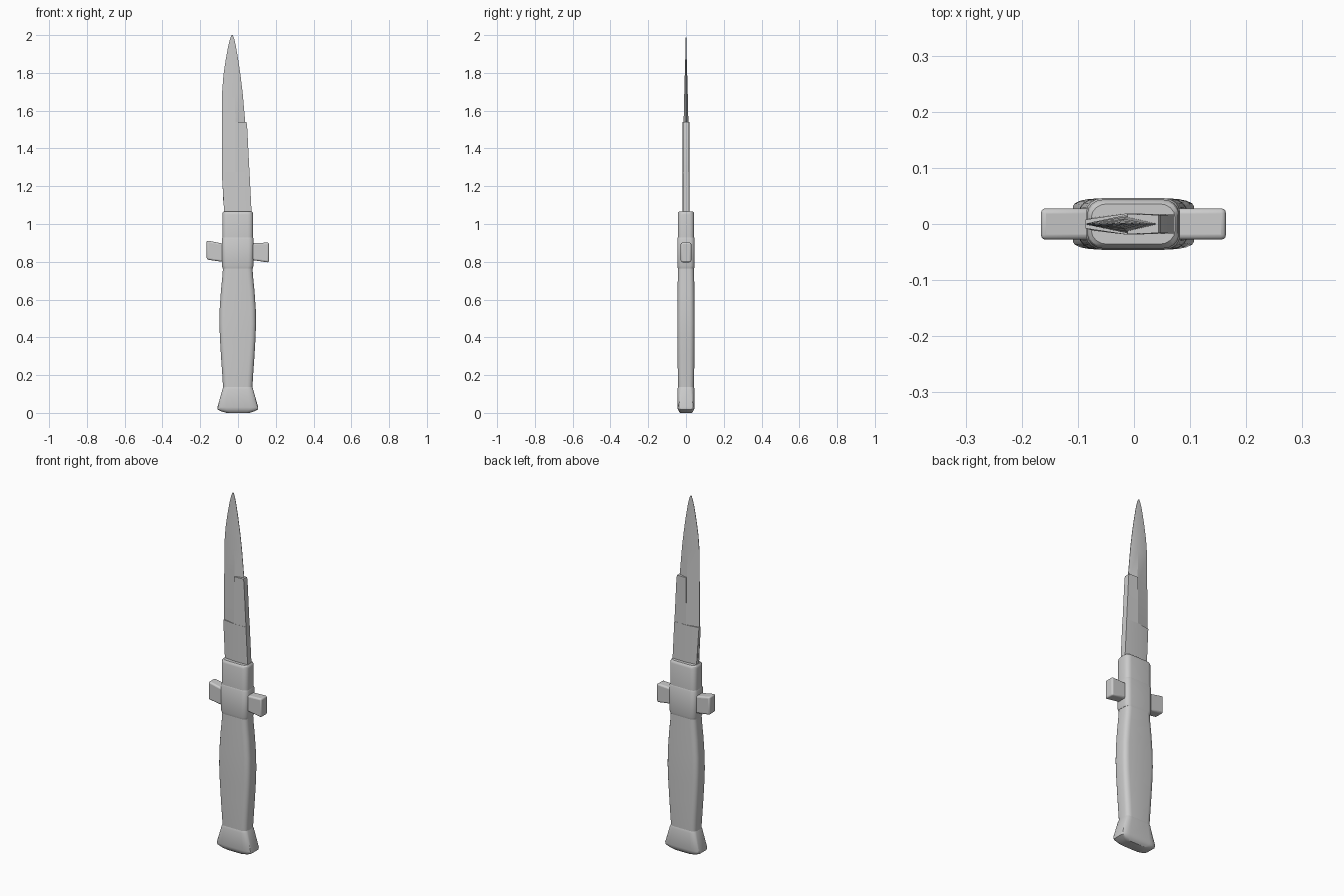
import bpy, bmesh, math

if "Cube" in bpy.data.objects:
    bpy.data.objects.remove(bpy.data.objects["Cube"])


def finish(name, bm, angle=30):
    bmesh.ops.recalc_face_normals(bm, faces=bm.faces)
    mesh = bpy.data.meshes.new(name)
    bm.to_mesh(mesh)
    bm.free()
    ob = bpy.data.objects.new(name, mesh)
    bpy.context.collection.objects.link(ob)
    bpy.ops.object.select_all(action='DESELECT')
    ob.select_set(True)
    bpy.context.view_layer.objects.active = ob
    bpy.ops.object.shade_smooth_by_angle(angle=math.radians(angle))
    return ob


def loft(name, rings, angle=30):
    """Skin a stack of equal-length point rings and cap both ends."""
    bm = bmesh.new()
    vs = [[bm.verts.new(p) for p in ring] for ring in rings]
    n = len(vs[0])
    for a, b in zip(vs, vs[1:]):
        for i in range(n):
            j = (i + 1) % n
            bm.faces.new((a[i], a[j], b[j], b[i]))
    bm.faces.new(vs[0][::-1])
    bm.faces.new(vs[-1])
    return finish(name, bm, angle)


def rounded(z, xl, xr, hy, rx=0.028, ry=0.024, n=4):
    """Rounded rectangle ring with elliptical corners at height z."""
    cx, hx = (xl + xr) / 2, (xr - xl) / 2
    ring = []
    for q, (sx, sy) in enumerate(((1, 1), (-1, 1), (-1, -1), (1, -1))):
        for k in range(n + 1):
            a = math.pi / 2 * (q + k / n)
            ring.append((cx + sx * (hx - rx) + rx * math.cos(a),
                         sy * (hy - ry) + ry * math.sin(a), z))
    return ring


def diamond(z, left, ridge, right, t):
    e = 0.001
    return [(left, -e, z), (ridge, -t, z), (right, -e, z),
            (right, e, z), (ridge, t, z), (left, e, z)]


# ground blade with a central ridge
loft("blade", [diamond(*s) for s in (
    (1.10, -.077, -.012, .062, .017), (1.28, -.085, -.012, .054, .0165),
    (1.50, -.085, -.012, .042, .0135), (1.70, -.084, -.018, .024, .009),
    (1.79, -.077, -.022, .013, .0065), (1.87, -.065, -.025, .001, .004),
    (1.94, -.052, -.028, -.011, .0025), (1.98, -.042, -.030, -.020, .0015),
    (2.00, -.034, -.031, -.028, .001))], 20)


# thick unground blade root, a full-width part and a half-width spine
def root(z, left, right, tl):
    return [(left, -tl, z), (-.012, -.019, z), (right, -.017, z),
            (right, .017, z), (-.012, .019, z), (left, tl, z)]


loft("blade_root", [root(1.04, -.072, .073, .012), root(1.275, -.086, .061, .008)], 15)
loft("blade_spine", [[(-.012, -.018, z), (r, -.016, z), (r, .016, z), (-.012, .018, z)]
                     for z, r in ((1.27, .061), (1.525, .048), (1.54, .044))], 15)

# bolster collar under the blade
loft("bolster", [rounded(*s) for s in (
    (.925, -.083, .080, .0435), (1.05, -.083, .080, .0435),
    (1.06, -.081, .078, .041), (1.066, -.076, .073, .036))])

# guard block
loft("guard_block", [rounded(*s) for s in (
    (.765, -.081, .078, .043), (.778, -.085, .082, .046),
    (.922, -.085, .082, .046), (.930, -.082, .079, .043))])

# cross guard arms
for name, pts in (
        ("left_guard_arm", ((-.166, .812), (-.07, .798), (-.07, .894), (-.166, .913))),
        ("right_guard_arm", ((.07, .810), (.164, .796), (.164, .902), (.07, .898)))):
    arm = loft(name, [[(x, y, z) for x, z in pts] for y in (-.028, .028)])
    bev = arm.modifiers.new("Bevel", 'BEVEL')
    bev.width = .009
    bev.segments = 3

# swelling grip
loft("handle", [rounded(z, -w, w - .003, hy) for z, w, hy in (
    (.13, .079, .042), (.20, .083, .0435), (.30, .090, .044), (.40, .096, .0445),
    (.47, .098, .045), (.55, .097, .0445), (.65, .090, .044), (.72, .083, .0435),
    (.775, .079, .043))])

# flared pommel
loft("pommel", [rounded(*s) for s in (
    (0, -.060, .060, .030, .02, .014), (.008, -.088, .085, .038, .035, .014),
    (.018, -.108, .105, .043, .045, .014), (.03, -.109, .107, .0455, .045, .014),
    (.125, -.082, .080, .0455, .030, .022), (.137, -.078, .076, .042, .028, .022))])
